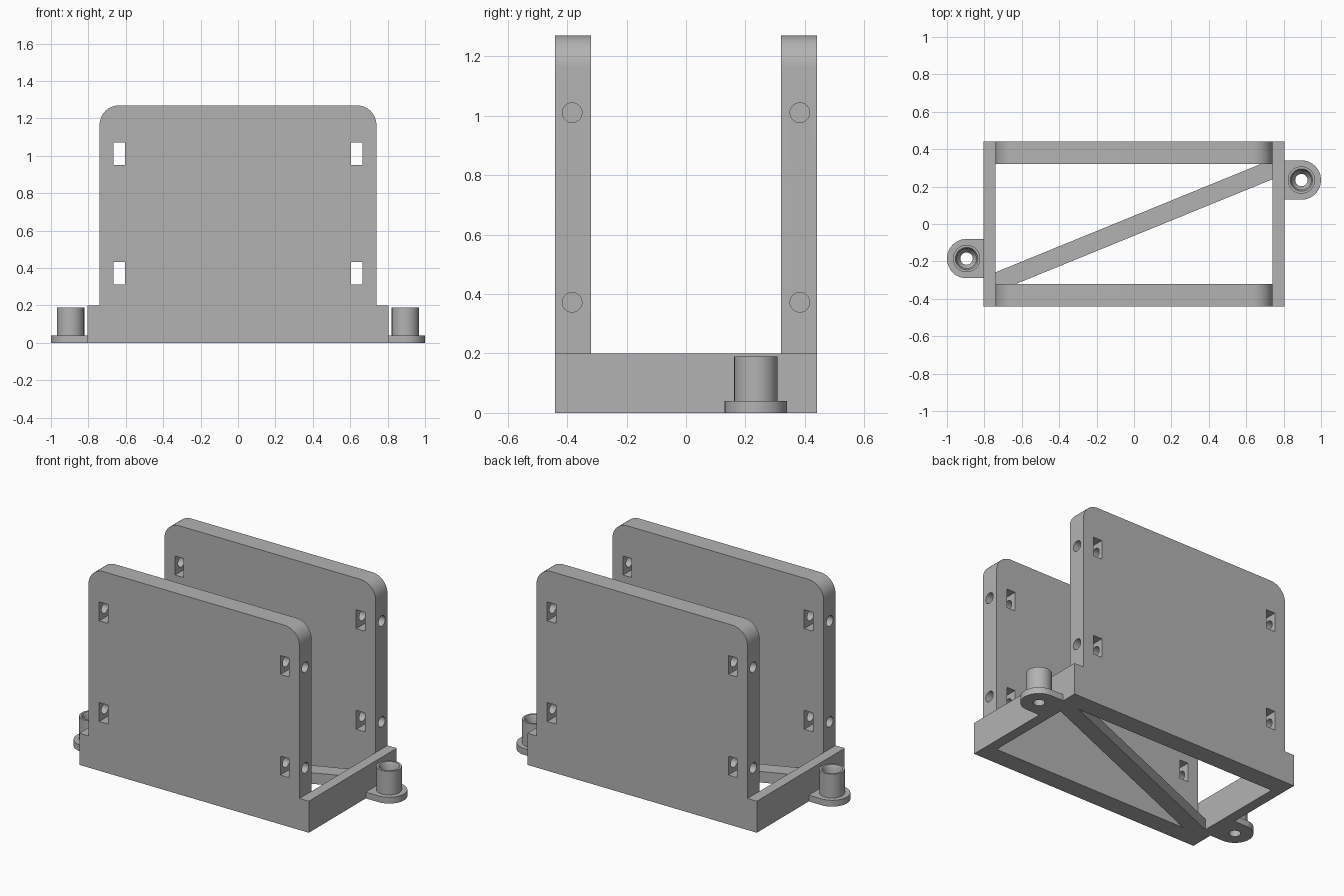
import bpy, bmesh, math
from mathutils import Matrix, Vector

cube = bpy.data.objects.get("Cube")
if cube:
    bpy.data.objects.remove(cube)

grey = bpy.data.materials.new("light grey")
grey.use_nodes = True
GREY = (0.45, 0.45, 0.45, 1)
grey.diffuse_color = GREY
grey.node_tree.nodes["Principled BSDF"].inputs["Base Color"].default_value = GREY


def make_object(name, bm):
    bmesh.ops.recalc_face_normals(bm, faces=bm.faces)
    mesh = bpy.data.meshes.new(name)
    bm.to_mesh(mesh)
    bm.free()
    mesh.materials.append(grey)
    obj = bpy.data.objects.new(name, mesh)
    bpy.context.collection.objects.link(obj)
    return obj


def prism(name, outline, axis, low, high):
    """Extrude a 2D outline along y or z."""
    place = (lambda a, b: (a, low, b)) if axis == "y" else (lambda a, b: (a, b, low))
    bm = bmesh.new()
    face = bm.faces.new([bm.verts.new(place(a, b)) for a, b in outline])
    extruded = bmesh.ops.extrude_face_region(bm, geom=[face])["geom"]
    shift = Vector((0, high - low, 0) if axis == "y" else (0, 0, high - low))
    bmesh.ops.translate(bm, vec=shift,
                        verts=[g for g in extruded if isinstance(g, bmesh.types.BMVert)])
    return make_object(name, bm)


def box(name, x0, x1, y0, y1, z0, z1):
    return prism(name, [(x0, y0), (x1, y0), (x1, y1), (x0, y1)], "z", z0, z1)


def rod(name, radius, length, center, along_x=False):
    bm = bmesh.new()
    turn = Matrix.Rotation(math.pi / 2, 4, "Y") if along_x else Matrix()
    bmesh.ops.create_cone(bm, cap_ends=True, segments=32, radius1=radius, radius2=radius,
                          depth=length, matrix=Matrix.Translation(center) @ turn)
    return make_object(name, bm)


def arc(cx, cy, radius, start, end, steps):
    angles = [math.radians(start + (end - start) * i / steps) for i in range(steps + 1)]
    return [(cx + radius * math.cos(a), cy + radius * math.sin(a)) for a in angles]


def cut(target, cutter):
    """Subtract the cutter, then discard it."""
    cutter.hide_render = True
    mod = target.modifiers.new("cut", "BOOLEAN")
    mod.operation, mod.solver, mod.object = "DIFFERENCE", "EXACT", cutter
    bpy.context.view_layer.objects.active = target
    bpy.ops.object.modifier_apply(modifier=mod.name)
    bpy.data.objects.remove(cutter)


def smooth(obj):
    bpy.ops.object.select_all(action="DESELECT")
    obj.select_set(True)
    bpy.context.view_layer.objects.active = obj
    bpy.ops.object.shade_smooth_by_angle(angle=math.radians(30))


BASE_X, PLATE_X, OUT_Y, IN_Y = 0.805, 0.74, 0.44, 0.32
BASE_Z, TOP_Z, BRACE_Z, ROUND = 0.2, 1.27, 0.07, 0.105

# Bracket body: front silhouette with rounded plate corners
half = [(BASE_X, 0), (BASE_X, BASE_Z), (PLATE_X, BASE_Z)]
half += arc(PLATE_X - ROUND, TOP_Z - ROUND, ROUND, 0, 90, 12)
body = prism("bracket_body", half + [(-x, z) for x, z in reversed(half)], "y", -OUT_Y, OUT_Y)

# Gap between the plates, and the tray inside the base frame
cut(body, box("gap", -1, 1, -IN_Y, IN_Y, BASE_Z, 2))
cut(body, box("tray", -PLATE_X, PLATE_X, -IN_Y, IN_Y, BRACE_Z, 0.3))

# Two triangular floor openings leave the diagonal brace
cut(body, prism("opening", [(-PLATE_X, IN_Y), (-PLATE_X, -0.258), (0.676, IN_Y)], "z", -0.1, 0.15))
cut(body, prism("opening", [(PLATE_X, -IN_Y), (PLATE_X, 0.239), (-0.63, -IN_Y)], "z", -0.1, 0.15))

# Nut slots through the plates, with screw holes from the plate ends
for side in (-1, 1):
    for z in (0.372, 1.01):
        x = side * 0.635
        cut(body, box("slot", x - 0.03, x + 0.03, -1, 1, z - 0.06, z + 0.06))
        for y in (-0.383, 0.383):
            cut(body, rod("screw_hole", 0.033, 0.26, (side * 0.66, y, z), True))
smooth(body)


def mounting_lug(label, side, y):
    """Rounded foot with a hollow screw boss on top."""
    cx, radius, foot_z = 0.895, 0.105, 0.04
    outline = [(BASE_X, -radius)] + arc(cx, 0, radius, -90, 90, 24) + [(BASE_X, radius)]
    foot = prism(label + "_foot", [(side * a, y + b) for a, b in outline], "z", 0, foot_z)
    cut(foot, rod("bore", 0.033, 0.3, (side * cx, y, 0)))
    smooth(foot)

    profile = [(0.033, foot_z), (0.073, foot_z), (0.073, 0.19), (0.06, 0.19),
               (0.052, 0.175), (0.052, 0.1), (0.033, 0.07)]
    bm = bmesh.new()
    ring = [bm.verts.new((r, 0, z)) for r, z in profile]
    edges = [bm.edges.new((ring[i - 1], ring[i])) for i in range(len(ring))]
    bmesh.ops.spin(bm, geom=ring + edges, cent=(0, 0, 0), axis=(0, 0, 1),
                   angle=math.tau, steps=32, use_merge=True)
    bmesh.ops.remove_doubles(bm, verts=bm.verts, dist=0.0001)
    bmesh.ops.translate(bm, vec=(side * cx, y, 0), verts=bm.verts)
    smooth(make_object(label + "_boss", bm))


mounting_lug("left_lug", 1, 0.235)
mounting_lug("right_lug", -1, -0.185)
